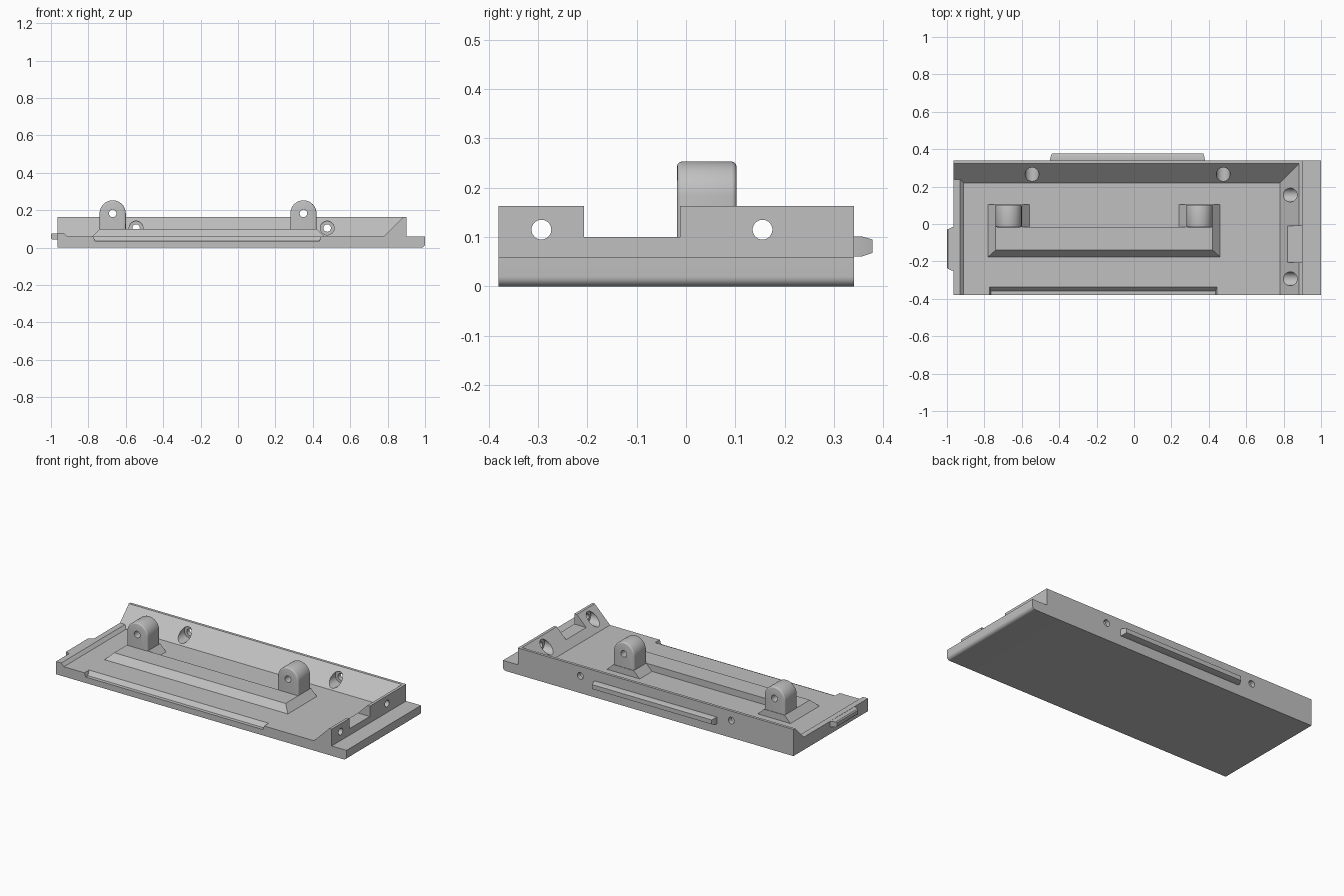
import bpy, bmesh, math
from mathutils import Matrix, Vector

if "Cube" in bpy.data.objects:
    bpy.data.objects.remove(bpy.data.objects["Cube"])

grey = bpy.data.materials.new("plain grey")
grey.diffuse_color = (0.53, 0.53, 0.53, 1)
grey.use_nodes = True
grey.node_tree.nodes["Principled BSDF"].inputs["Base Color"].default_value = grey.diffuse_color


def make(name, bm):
    bmesh.ops.dissolve_limit(bm, angle_limit=0.001, verts=bm.verts[:], edges=bm.edges[:])
    bmesh.ops.recalc_face_normals(bm, faces=bm.faces[:])
    me = bpy.data.meshes.new(name)
    bm.to_mesh(me)
    bm.free()
    me.materials.append(grey)
    ob = bpy.data.objects.new(name, me)
    bpy.context.collection.objects.link(ob)
    return ob


def prism(name, profile, axis, a, b):
    """Extrude an (x,z) profile along y, or a (y,z) profile along x."""
    bm = bmesh.new()
    pt = (lambda u, v: (u, a, v)) if axis == 'y' else (lambda u, v: (a, u, v))
    face = bm.faces.new([bm.verts.new(pt(u, v)) for u, v in profile])
    new = bmesh.ops.extrude_face_region(bm, geom=[face])['geom']
    shift = Vector((0, b - a, 0)) if axis == 'y' else Vector((b - a, 0, 0))
    bmesh.ops.translate(bm, vec=shift, verts=[g for g in new if isinstance(g, bmesh.types.BMVert)])
    return make(name, bm)


def hull(name, axis, sections):
    """Convex solid through rectangles (pos, u0, u1, v0, v1) set along one axis."""
    bm = bmesh.new()
    for p, u0, u1, v0, v1 in sections:
        for u in (u0, u1):
            for v in (v0, v1):
                c = [u, v]
                c.insert('xyz'.index(axis), p)
                bm.verts.new(c)
    bmesh.ops.convex_hull(bm, input=bm.verts[:])
    return make(name, bm)


def rod(name, axis, r, a, b, u, v):
    """Cylinder along x or y from a to b, centred on the other two coordinates."""
    bm = bmesh.new()
    if axis == 'x':
        m = Matrix.Translation(((a + b) / 2, u, v)) @ Matrix.Rotation(math.pi / 2, 4, 'Y')
    else:
        m = Matrix.Translation((u, (a + b) / 2, v)) @ Matrix.Rotation(math.pi / 2, 4, 'X')
    bmesh.ops.create_cone(bm, cap_ends=True, segments=40, radius1=r, radius2=r,
                          depth=b - a, matrix=m)
    return make(name, bm)


def apply_mod(ob, mod):
    with bpy.context.temp_override(object=ob, active_object=ob, selected_objects=[ob]):
        bpy.ops.object.modifier_apply(modifier=mod.name)


def combine(ob, other, op):
    mod = ob.modifiers.new("combine", 'BOOLEAN')
    mod.operation, mod.solver, mod.object = op, 'EXACT', other
    apply_mod(ob, mod)
    bpy.data.objects.remove(other)


# Base plate with the low left lip, right wall and rounded lower right edge
R = 0.02
arc = [(1 - R + R * math.sin(t), R - R * math.cos(t))
       for t in [i * math.pi / 16 for i in range(9)]]
body = prism("base_plate", [(-0.965, 0)] + arc + [
    (1, 0.06), (0.9, 0.06), (0.9, 0.163), (0.883, 0.163), (0.78, 0.06),
    (-0.912, 0.06), (-0.93, 0.078), (-0.965, 0.078)], 'y', -0.38, 0.34)

# Notch in the right wall
combine(body, hull("wall_notch", 'z', [(0.1, 0.7, 0.95, -0.207, -0.012),
                                       (0.2, 0.7, 0.95, -0.207, -0.012)]), 'DIFFERENCE')

# Sloping back wall
combine(body, prism("back_wall", [(0.34, 0.03), (0.34, 0.163), (0.323, 0.163),
                                  (0.19, 0.03)], 'x', -0.965, 0.9), 'UNION')

# Raised platform with chamfered front and ends
combine(body, hull("platform", 'z', [(0.05, -0.79, 0.47, -0.184, -0.015),
                                     (0.1, -0.74, 0.42, -0.14, -0.015)]), 'UNION')

# Hinge lugs on flared feet
for side, cx in (("left", -0.67), ("right", 0.35)):
    combine(body, hull(side + "_lug_foot", 'z', [
        (0.05, cx - 0.12, cx + 0.12, -0.05, 0.105),
        (0.1, cx - 0.07, cx + 0.07, -0.05, 0.105)]), 'UNION')
    outline = [(cx - 0.07, 0.08), (cx + 0.07, 0.08)] + [
        (cx + 0.07 * math.cos(i * math.pi / 24), 0.183 + 0.07 * math.sin(i * math.pi / 24))
        for i in range(25)]
    lug = prism(side + "_lug", outline, 'y', -0.018, 0.102)
    bev = lug.modifiers.new("round", 'BEVEL')
    bev.width, bev.segments = 0.009, 3
    bev.limit_method, bev.angle_limit = 'ANGLE', math.radians(60)
    apply_mod(lug, bev)
    combine(body, lug, 'UNION')
    combine(body, rod("pin_hole", 'y', 0.02, -0.1, 0.2, cx, 0.183), 'DIFFERENCE')

# Catch tabs on the back and left edges
combine(body, hull("back_tab", 'y', [(0.32, -0.452, 0.382, 0.061, 0.101),
                                     (0.357, -0.447, 0.377, 0.061, 0.101),
                                     (0.378, -0.438, 0.37, 0.068, 0.095)]), 'UNION')
combine(body, hull("left_tab", 'x', [(-0.95, -0.255, -0.01, 0.044, 0.077),
                                     (-0.967, -0.252, -0.015, 0.044, 0.077),
                                     (-0.994, -0.24, -0.027, 0.044, 0.077),
                                     (-1.0, -0.235, -0.03, 0.05, 0.071)]), 'UNION')

# Catch slot along the front edge
combine(body, hull("front_slot", 'z', [(0.036, -0.765, 0.435, -0.4, -0.358),
                                       (0.066, -0.775, 0.445, -0.4, -0.33)]), 'DIFFERENCE')

# Counterbored screw holes through both walls
for x in (-0.545, 0.477):
    combine(body, rod("bore", 'y', 0.037, 0.18, 0.312, x, 0.105), 'DIFFERENCE')
    combine(body, rod("hole", 'y', 0.02, 0.28, 0.4, x, 0.105), 'DIFFERENCE')
for y in (-0.293, 0.155):
    combine(body, rod("bore", 'x', 0.037, 0.74, 0.875, y, 0.115), 'DIFFERENCE')
    combine(body, rod("hole", 'x', 0.02, 0.85, 0.95, y, 0.115), 'DIFFERENCE')

# Smooth the rounded parts, keep the edges crisp
bpy.ops.object.select_all(action='DESELECT')
body.select_set(True)
bpy.context.view_layer.objects.active = body
bpy.ops.object.shade_smooth_by_angle(angle=math.radians(32))
